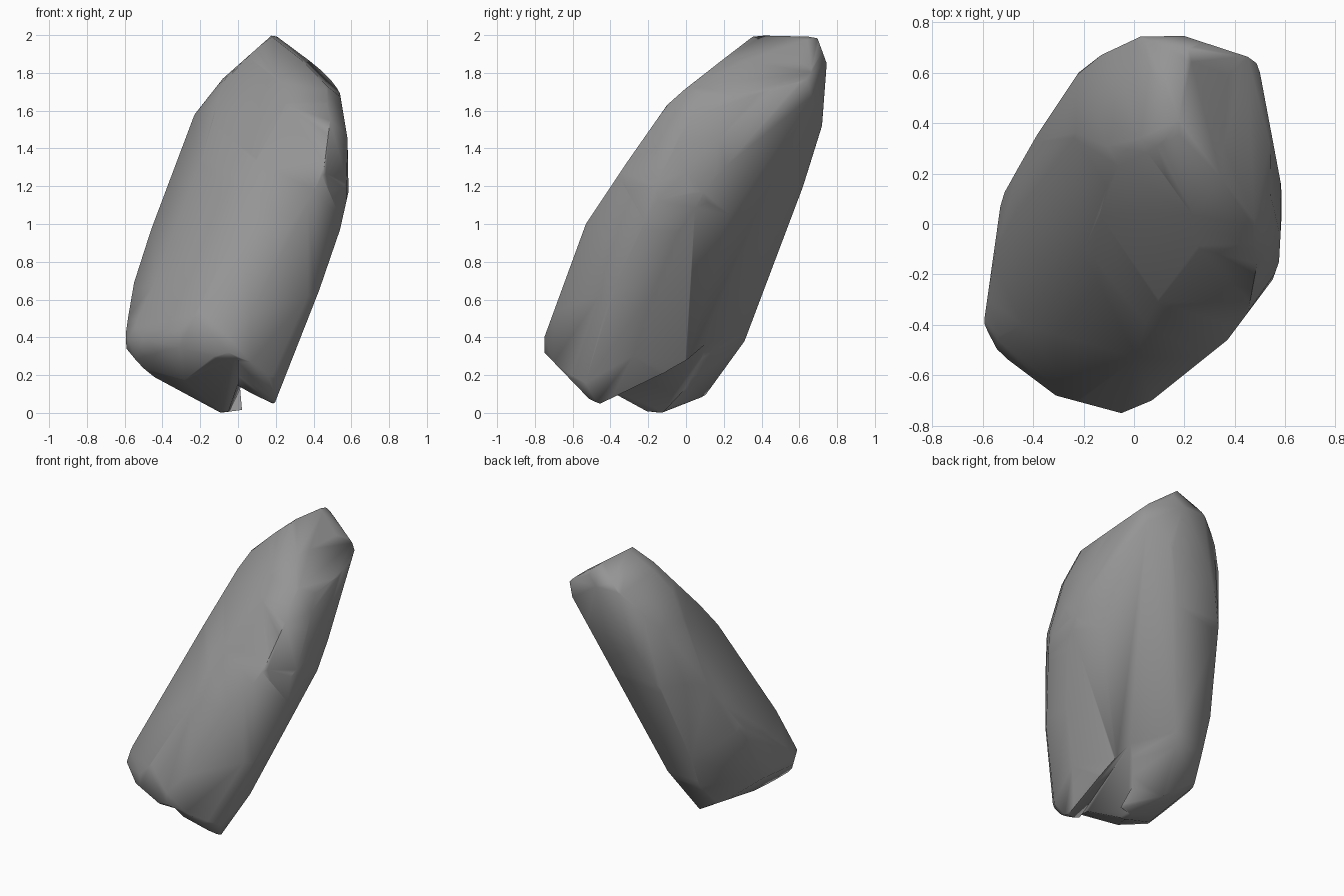
import bpy, bmesh
from math import radians, sin, cos
from mathutils import Vector
from mathutils.geometry import convex_hull_2d

if "Cube" in bpy.data.objects:
    bpy.data.objects.remove(bpy.data.objects["Cube"])

# The stone is a block chiselled down to its outline from six directions
MID = Vector((0, 0, 1))
S, C = sin(radians(35)), cos(radians(35))
TS, TC = sin(radians(25)), cos(radians(25))

front = [(-.09, 0), (-.48, .21), (-.55, .26), (-.59, .33), (-.595, .43), (-.55, .69),
         (-.46, .97), (-.23, 1.58), (-.08, 1.77), (.06, 1.89), (.18, 2), (.22, 2),
         (.49, 1.79), (.54, 1.69), (.58, 1.45), (.585, 1.17), (.54, .97), (.43, .65), (.19, .04)]
side = [(-.75, .4), (-.75, .32), (-.48, .04), (-.13, 0), (.1, .09), (.31, .38),
        (.62, 1.2), (.72, 1.52), (.745, 1.85), (.69, 2), (.36, 2), (.25, 1.91),
        (-.01, 1.71), (-.1, 1.63), (-.31, 1.33), (-.53, 1)]
top = [(-.595, -.39), (-.55, -.5), (-.31, -.68), (-.05, -.75), (.07, -.7), (.37, -.46),
       (.55, -.22), (.575, -.15), (.59, .12), (.55, .26), (.49, .65), (.2, .745),
       (.03, .745), (-.13, .67), (-.22, .6), (-.4, .33), (-.5, .17), (-.53, .07)]
front_right = [(-.73, -.59), (-.67, -.73), (-.52, -.86), (-.12, -1.08), (.08, -.8),
               (.52, .01), (.59, .21), (.77, .82), (.58, 1.09), (.35, .99),
               (.21, .89), (.09, .8), (0, .68), (-.23, .3), (-.7, -.5)]
back_left = [(-.35, .82), (-.77, .61), (-.75, .5), (-.53, .12), (-.33, -.25),
             (-.12, -.65), (.09, -.9), (.5, -.76), (.69, -.65), (.73, -.51),
             (.59, -.25), (.21, .31), (.09, .44), (-.21, .72)]
back_right = [(.27, 1.21), (.03, 1.08), (-.38, .78), (-.49, .56), (-.57, .24),
              (-.59, -.25), (-.5, -.89), (-.46, -.97), (-.1, -1), (.15, -.97),
              (.4, -.76), (.49, -.3), (.54, .58), (.52, .78), (.44, .99)]

# outline, its right axis, its up axis, its origin
X, Y, Z, O = Vector((1, 0, 0)), Vector((0, 1, 0)), Vector((0, 0, 1)), Vector((0, 0, 0))
views = [
    (front, X, Z, O), (side, Y, Z, O), (top, X, Y, O),
    (front_right, Vector((C, S, 0)), Vector((-S * TS, C * TS, TC)), MID),
    (back_left, Vector((-C, -S, 0)), Vector((S * TS, -C * TS, TC)), MID),
    (back_right, Vector((-C, S, 0)), Vector((S * TS, C * TS, TC)), MID),
]


def rebuild_hull(bm, coords):
    bm.clear()
    for co in coords:
        bm.verts.new(co)
    bmesh.ops.remove_doubles(bm, verts=bm.verts[:], dist=0.003)
    bmesh.ops.convex_hull(bm, input=bm.verts[:])
    loose = [v for v in bm.verts if not v.link_faces]
    bmesh.ops.delete(bm, geom=loose, context='VERTS')


def chisel(bm, outline, right, up, origin):
    pts = [Vector(p) for p in outline]
    ring = [pts[i] for i in convex_hull_2d(pts)]
    centre = sum(ring, Vector((0, 0))) / len(ring)
    for a, b in zip(ring, ring[1:] + ring[:1]):
        d = b - a
        n = Vector((d.y, -d.x))
        if n.dot(a - centre) < 0:
            n = -n
        no = (right * n.x + up * n.y).normalized()
        co = origin + right * a.x + up * a.y
        if all((v.co - co).dot(no) < 0.002 for v in bm.verts):
            continue
        bmesh.ops.bisect_plane(bm, geom=bm.verts[:] + bm.edges[:] + bm.faces[:], dist=1e-5,
                               plane_co=co, plane_no=no, clear_outer=True)
        rebuild_hull(bm, [v.co.copy() for v in bm.verts])


def add_object(name, bm):
    bmesh.ops.recalc_face_normals(bm, faces=bm.faces[:])
    me = bpy.data.meshes.new(name)
    bm.to_mesh(me)
    bm.free()
    ob = bpy.data.objects.new(name, me)
    bpy.context.collection.objects.link(ob)
    return ob


def hull_cutter(name, pts):
    bm = bmesh.new()
    for p in pts:
        bm.verts.new(p)
    bmesh.ops.convex_hull(bm, input=bm.verts[:])
    ob = add_object(name, bm)
    ob.hide_render = True
    return ob


# Main stone
bm = bmesh.new()
bmesh.ops.create_cube(bm, size=2.4)
bmesh.ops.translate(bm, verts=bm.verts[:], vec=MID)
for view in views:
    chisel(bm, *view)
bmesh.ops.remove_doubles(bm, verts=bm.verts[:], dist=0.02)
rebuild_hull(bm, [v.co.copy() for v in bm.verts])
stone = add_object("stone", bm)

# Tapering notch and undercut at the foot
undercut = [(-.1, -.05), (-.33, .06), (-.85, .36), (-.85, -.1)]
cutters = [
    hull_cutter("foot_notch", [(-.44, -.9, -.82), (-.07, -.9, .037), (.24, -.9, -.205),
                               (.24, -.9, -.82), (.15, .27, .42)]),
    hull_cutter("foot_undercut", [(x, y, z) for x in (-1, 0) for y, z in undercut]),
]
bpy.context.view_layer.objects.active = stone
stone.select_set(True)
for cutter in cutters:
    mod = stone.modifiers.new(cutter.name, 'BOOLEAN')
    mod.operation = 'DIFFERENCE'
    mod.solver = 'EXACT'
    mod.object = cutter
    bpy.ops.object.modifier_apply(modifier=mod.name)
    bpy.data.objects.remove(cutter)

# Dark grey stone, softly shaded
mat = bpy.data.materials.new("dark_stone")
mat.diffuse_color = (.3, .3, .3, 1)
mat.use_nodes = True
mat.node_tree.nodes["Principled BSDF"].inputs["Base Color"].default_value = mat.diffuse_color
stone.data.materials.clear()
stone.data.materials.append(mat)
for poly in stone.data.polygons:
    poly.material_index = 0
bpy.ops.object.shade_smooth_by_angle(angle=radians(80))
